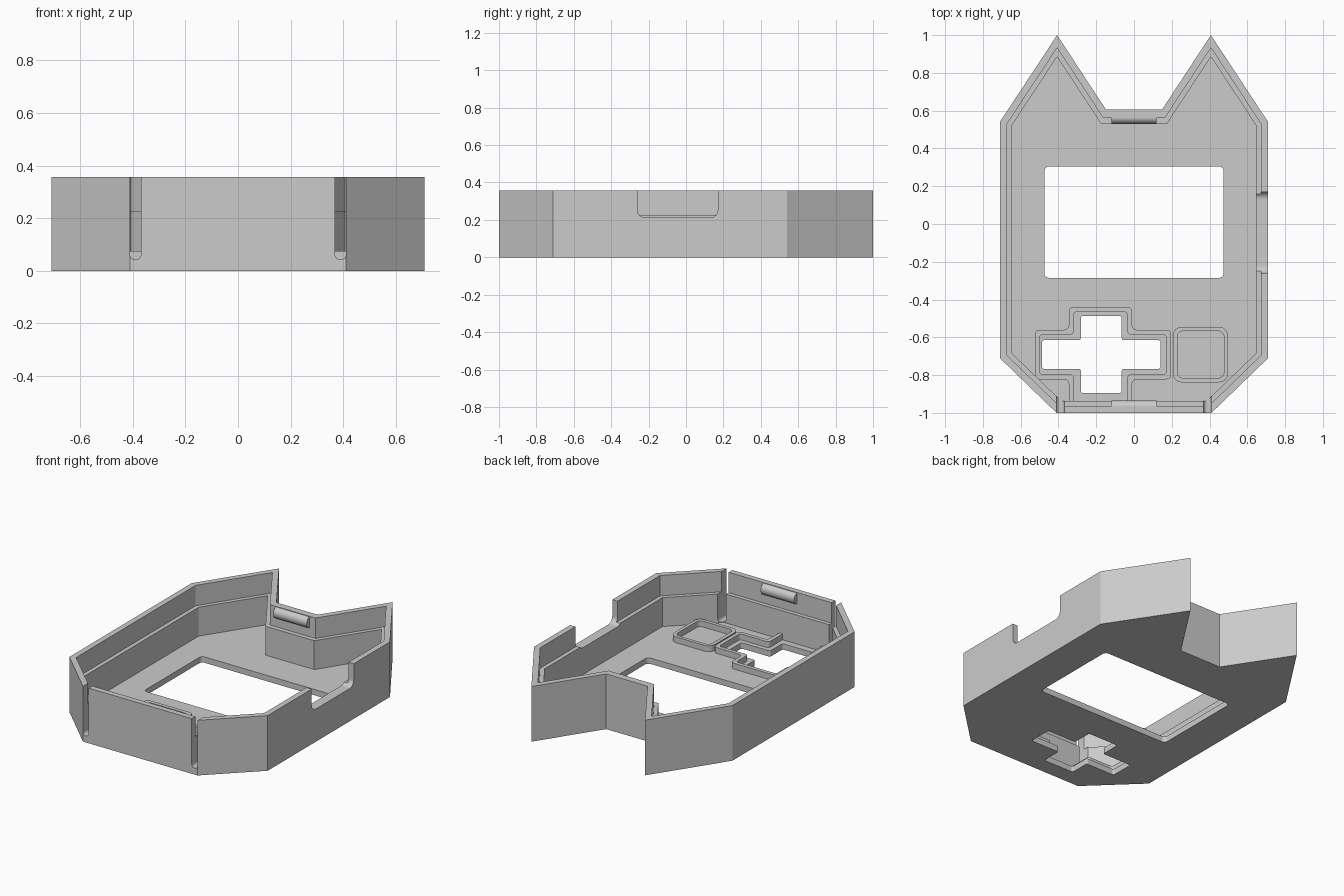
import bpy, bmesh, math
from mathutils import Vector
from mathutils.geometry import intersect_line_line_2d, interpolate_bezier

cube = bpy.data.objects.get("Cube")
if cube:
    bpy.data.objects.remove(cube, do_unlink=True)

grey = bpy.data.materials.new("light grey plastic")
grey.use_nodes = True
grey.diffuse_color = (0.6, 0.6, 0.6, 1)
grey.node_tree.nodes["Principled BSDF"].inputs["Base Color"].default_value = (0.6, 0.6, 0.6, 1)

HEIGHT, FLOOR, LEDGE, RIM = 0.357, 0.038, 0.225, 0.076


def prism(name, pts, lo, hi, axis="z"):
    """Extrude a 2D outline from lo to hi along an axis."""
    place = {"z": lambda p, h: (p[0], p[1], h),
             "x": lambda p, h: (h, p[0], p[1]),
             "y": lambda p, h: (p[0], h, p[1])}[axis]
    bm = bmesh.new()
    a = [bm.verts.new(place(p, lo)) for p in pts]
    b = [bm.verts.new(place(p, hi)) for p in pts]
    bm.faces.new(a)
    bm.faces.new(b)
    for i in range(len(pts)):
        j = (i + 1) % len(pts)
        bm.faces.new((a[i], a[j], b[j], b[i]))
    bmesh.ops.recalc_face_normals(bm, faces=bm.faces)
    mesh = bpy.data.meshes.new(name)
    bm.to_mesh(mesh)
    bm.free()
    mesh.materials.append(grey)
    obj = bpy.data.objects.new(name, mesh)
    bpy.context.collection.objects.link(obj)
    return obj


def cut(target, cutter):
    """Subtract the cutter and discard it."""
    mod = target.modifiers.new("cut", "BOOLEAN")
    mod.operation = "DIFFERENCE"
    mod.solver = "EXACT"
    mod.object = cutter
    bpy.context.view_layer.objects.active = target
    bpy.ops.object.modifier_apply(modifier=mod.name)
    bpy.data.objects.remove(cutter, do_unlink=True)


def rounded(pts, r, steps=6):
    """Replace each right-angled corner by a circular arc."""
    out = []
    k = 0.5523
    for i, p in enumerate(pts):
        p = Vector(p)
        a = p + (Vector(pts[i - 1]) - p).normalized() * r
        b = p + (Vector(pts[(i + 1) % len(pts)]) - p).normalized() * r
        curve = interpolate_bezier(a.to_3d(), a.lerp(p, k).to_3d(),
                                   b.lerp(p, k).to_3d(), b.to_3d(), steps + 1)
        out += [(v.x, v.y) for v in curve]
    return out


def rect(x0, x1, y0, y1):
    return [(x0, y0), (x1, y0), (x1, y1), (x0, y1)]


def cross(xs, ys):
    """Plus shape: outer and inner limits in each direction."""
    (xa, xb, xc, xd), (ya, yb, yc, yd) = xs, ys
    return [(xb, ya), (xc, ya), (xc, yb), (xd, yb), (xd, yc), (xc, yc),
            (xc, yd), (xb, yd), (xb, yc), (xa, yc), (xa, yb), (xb, yb)]


def inset(pts, dist, back_dist):
    """Move each edge inward; the back edge has its own distance."""
    lines = []
    n = len(pts)
    for i in range(n):
        a, b = Vector(pts[i]), Vector(pts[(i + 1) % n])
        d = (b - a).normalized()
        is_back = abs(d.y) < 0.001 and a.y > 0
        off = Vector((-d.y, d.x)) * (back_dist if is_back else dist)
        lines.append((a + off - d, b + off + d))
    return [tuple(intersect_line_line_2d(*lines[i - 1], *lines[i])) for i in range(n)]


# Shell with two pointed ears, a floor and a stepped wall
half = [(0.41, -1), (0.71, -0.71), (0.71, 0.54), (0.407, 1), (0.148, 0.605)]
outline = half + [(-x, y) for x, y in reversed(half)]
shell = prism("case_shell", outline, 0, HEIGHT)
cut(shell, prism("cavity", inset(outline, 0.063, 0.075), FLOOR, 1))
cut(shell, prism("lip_step", inset(outline, 0.037, 0.045), LEDGE, 1))

# Screen window and direction-pad opening
cut(shell, prism("screen_hole", rounded(rect(-0.475, 0.475, -0.285, 0.305), 0.025), -1, 0.2))
pad_hole = cross((-0.487, -0.281, -0.065, 0.14), (-0.895, -0.767, -0.615, -0.487))
cut(shell, prism("pad_hole", rounded(pad_hole, 0.012), -1, 0.2))

# Side notch in the left wall
cut(shell, prism("side_notch", rounded(rect(-0.26, 0.17, 0.212, 0.6), 0.04), 0.6, 0.9, "x"))

# Flex slots at both ends of the front wall
for s in (-1, 1):
    slot = rounded(rect(s * 0.39 - 0.021, s * 0.39 + 0.021, 0.042, 0.6), 0.0205)
    cut(shell, prism("flex_slot", slot, -1.1, -0.908, "y"))

# Raised rim around the direction pad, open toward the front wall
pad_outer = cross((-0.525, -0.345, -0.01, 0.197), (-0.945, -0.822, -0.56, -0.44))
pad_inner = cross((-0.5, -0.32, -0.035, 0.172), (-1.02, -0.797, -0.585, -0.465))
pad_rim = prism("direction_pad_rim", rounded(pad_outer, 0.025), FLOOR - 0.005, RIM)
cut(pad_rim, prism("pad_rim_hole", rounded(pad_inner, 0.018), -1, 1))

# Raised rim around the button
button_rim = prism("button_rim", rounded(rect(0.206, 0.497, -0.838, -0.545), 0.045), FLOOR - 0.005, RIM)
cut(button_rim, prism("button_rim_hole", rounded(rect(0.229, 0.476, -0.815, -0.567), 0.03), -1, 1))

# Rounded snap tabs inside the front and back lips
for name, wall_y, side in (("front_snap_tab", -0.966, 1), ("back_snap_tab", 0.563, -1)):
    arc = [math.pi * i / 12 for i in range(13)]
    profile = [(wall_y + side * 0.032 * math.sin(t), 0.318 + 0.036 * math.cos(t)) for t in arc]
    tab = prism(name, profile, -0.12, 0.12, "x")
    bpy.ops.object.select_all(action="DESELECT")
    tab.select_set(True)
    bpy.context.view_layer.objects.active = tab
    bpy.ops.object.shade_smooth_by_angle(angle=math.radians(35))
